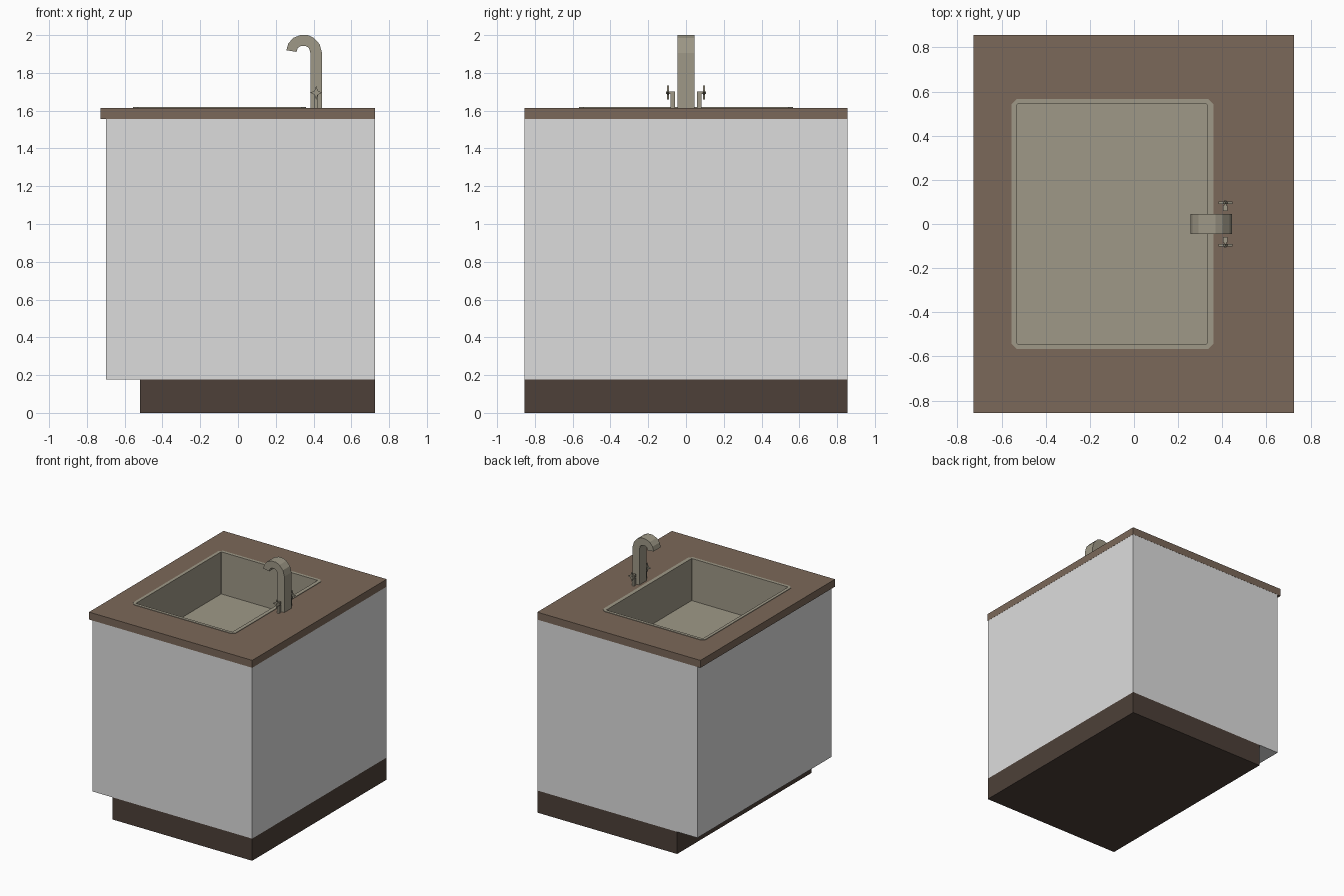
import bpy, bmesh

if "Cube" in bpy.data.objects:
    bpy.data.objects.remove(bpy.data.objects["Cube"])

def material(name, rgb):
    m = bpy.data.materials.new(name)
    m.diffuse_color = (*rgb, 1)
    m.use_nodes = True
    m.node_tree.nodes["Principled BSDF"].inputs["Base Color"].default_value = m.diffuse_color
    return m

BROWN = material("counter brown", (0.198, 0.138, 0.10))
DARK = material("dark plinth", (0.074, 0.051, 0.040))
GREY = material("cabinet grey", (0.72, 0.72, 0.72))
METAL = material("dull metal", (0.345, 0.317, 0.242))

def finish(name, bm, mat):
    bmesh.ops.recalc_face_normals(bm, faces=bm.faces)
    me = bpy.data.meshes.new(name)
    bm.to_mesh(me)
    bm.free()
    me.materials.append(mat)
    ob = bpy.data.objects.new(name, me)
    bpy.context.collection.objects.link(ob)
    return ob

def loops(name, rings, mat, cap_start=False, cap_end=False, closed=False):
    """Join successive rings of points with quads."""
    bm = bmesh.new()
    vs = [[bm.verts.new(p) for p in r] for r in rings]
    pairs = list(zip(vs, vs[1:])) + ([(vs[-1], vs[0])] if closed else [])
    for a, b in pairs:
        for i in range(len(a)):
            j = (i + 1) % len(a)
            bm.faces.new((a[i], a[j], b[j], b[i]))
    if cap_start:
        bm.faces.new(vs[0])
    if cap_end:
        bm.faces.new(vs[-1])
    return finish(name, bm, mat)

def rect(x0, x1, y, z):
    return [(x0, -y, z), (x1, -y, z), (x1, y, z), (x0, y, z)]

def octo(x0, x1, y, c, z):
    return [(x0 + c, -y, z), (x1 - c, -y, z), (x1, -y + c, z), (x1, y - c, z),
            (x1 - c, y, z), (x0 + c, y, z), (x0, y - c, z), (x0, -y + c, z)]

def extrude_xz(name, pts, y0, y1, mat):
    return loops(name, [[(x, y, z) for x, z in pts] for y in (y0, y1)], mat, True, True)

def box(name, x0, x1, y0, y1, z0, z1, mat):
    return extrude_xz(name, [(x0, z0), (x1, z0), (x1, z1), (x0, z1)], y0, y1, mat)

W = 0.855
# plinth and cabinet body (open under the counter, where the basin hangs)
box("plinth", -0.52, 0.725, -W, W, 0, 0.178, DARK)
loops("cabinet_body", [rect(-0.70, 0.725, W, z) for z in (0.178, 1.555)], GREY, cap_start=True)

# counter slab with an opening
loops("counter", [rect(-0.728, 0.726, W + 0.001, 1.555), rect(-0.728, 0.726, W + 0.001, 1.615),
                  rect(-0.531, 0.331, 0.544, 1.615), rect(-0.531, 0.331, 0.544, 1.555)],
      BROWN, closed=True)

# sink: thin raised rim, straight walls, flat floor
loops("sink_basin", [octo(-0.555, 0.36, 0.567, 0.025, 1.614), octo(-0.555, 0.36, 0.567, 0.025, 1.619),
                     octo(-0.53, 0.33, 0.543, 0.002, 1.619), octo(-0.53, 0.33, 0.543, 0.002, 1.28)],
      METAL, cap_end=True)

# flat hooked tap
extrude_xz("tap_spout", [
    (0.445, 1.615), (0.445, 1.905), (0.432, 1.952), (0.40, 1.986), (0.37, 2.0), (0.33, 2.0),
    (0.292, 1.985), (0.266, 1.955), (0.256, 1.92), (0.31, 1.911), (0.316, 1.932),
    (0.333, 1.943), (0.357, 1.943), (0.376, 1.932), (0.385, 1.90), (0.385, 1.615)],
    -0.045, 0.045, METAL)

# valves with four-pointed handles, mirrored on both sides
X, Z = 0.414, 1.695
STAR = [(0, 1), (0.28, 0.28), (1, 0), (0.28, -0.28), (0, -1), (-0.28, -0.28), (-1, 0), (-0.28, 0.28)]
for side, s in (("left", -1), ("right", 1)):
    box(side + "_valve_post", X - 0.01, X + 0.01, s * 0.058, s * 0.083, 1.615, 1.702, METAL)
    box(side + "_valve_stem", X - 0.006, X + 0.006, s * 0.083, s * 0.107, Z - 0.006, Z + 0.006, METAL)
    extrude_xz(side + "_valve_handle", [(X + a * 0.032, Z + b * 0.037) for a, b in STAR],
               s * 0.090, s * 0.101, METAL)
